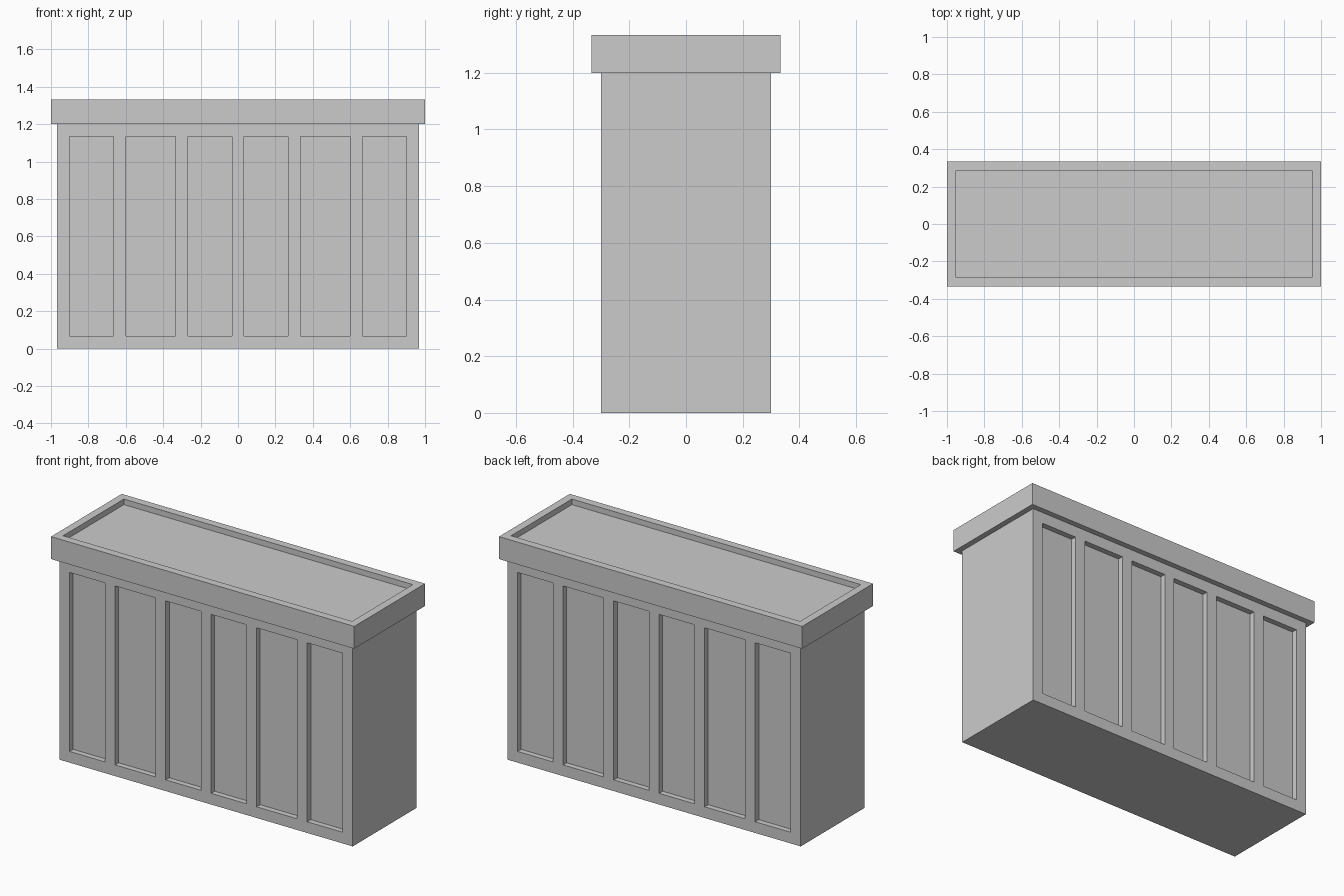
import bpy, bmesh
from mathutils import Vector

if "Cube" in bpy.data.objects:
    bpy.data.objects.remove(bpy.data.objects["Cube"])

U = 1 / 30            # design grid unit
RECESS = U            # depth of all sunken panels


def box(hx, hy, z0, z1):
    bm = bmesh.new()
    bmesh.ops.create_cube(bm, size=1)
    bmesh.ops.scale(bm, vec=(2 * hx, 2 * hy, z1 - z0), verts=bm.verts)
    bmesh.ops.translate(bm, vec=(0, 0, (z0 + z1) / 2), verts=bm.verts)
    return bm


def sink(bm, faces):
    """Push each face inward, leaving side walls."""
    for f in bmesh.ops.extrude_discrete_faces(bm, faces=faces)["faces"]:
        f.normal_update()
        bmesh.ops.translate(bm, vec=f.normal * -RECESS, verts=f.verts)


def finish(bm, name):
    bmesh.ops.recalc_face_normals(bm, faces=bm.faces)
    mesh = bpy.data.meshes.new(name)
    bm.to_mesh(mesh)
    bm.free()
    bpy.context.collection.objects.link(bpy.data.objects.new(name, mesh))


# Cabinet body: cut into a grid, then sink six panels on front and back
half = [(1, 8), (10, 18), (20, 27)]
panels = [(a * U, b * U) for a, b in half] + [(-b * U, -a * U) for a, b in half]
z_low, z_high = 2 * U, 34 * U

bm = box(29 * U, 9 * U, 0, 36 * U)
cuts = [((x, 0, 0), (1, 0, 0)) for p in panels for x in p]
cuts += [((0, 0, z), (0, 0, 1)) for z in (z_low, z_high)]
for co, no in cuts:
    bmesh.ops.bisect_plane(bm, geom=bm.verts[:] + bm.edges[:] + bm.faces[:],
                           plane_co=co, plane_no=no)
bm.normal_update()


def is_panel(f):
    c = f.calc_center_median()
    return (abs(f.normal.y) > 0.9 and z_low < c.z < z_high
            and any(a < c.x < b for a, b in panels))


sink(bm, [f for f in bm.faces if is_panel(f)])
finish(bm, "cabinet_body")

# Overhanging top with a raised rim around a sunken surface
bm = box(30 * U, 10 * U, 36 * U, 40 * U)
bm.normal_update()
top = max(bm.faces, key=lambda f: f.calc_center_median().z)
bmesh.ops.inset_region(bm, faces=[top], thickness=2 * U)
bm.normal_update()
sink(bm, [top])
finish(bm, "rimmed_top")
